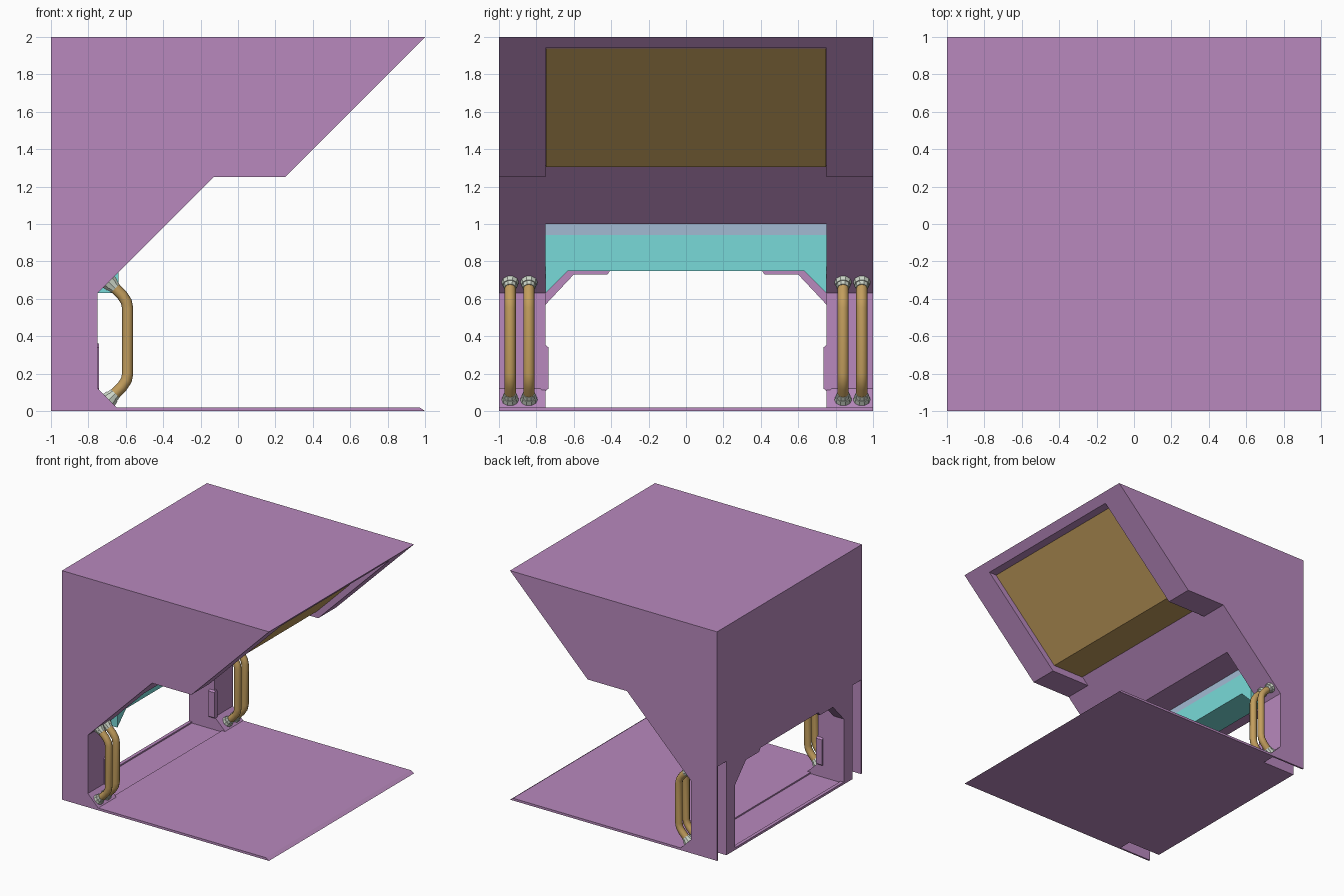
import bpy, bmesh, math
from mathutils import Vector, Matrix

if "Cube" in bpy.data.objects:
    bpy.data.objects.remove(bpy.data.objects["Cube"])


def material(name, rgb):
    m = bpy.data.materials.new(name)
    m.diffuse_color = (*rgb, 1)
    m.use_nodes = True
    m.node_tree.nodes["Principled BSDF"].inputs["Base Color"].default_value = m.diffuse_color
    return m


PURPLE = material("purple_panel", (0.48, 0.25, 0.51))
GOLD = material("gold", (0.54, 0.34, 0.11))
CYAN = material("cyan_glass", (0.19, 0.70, 0.69))
PALE = material("pale_glass", (0.36, 0.49, 0.65))
METAL = material("pale_metal", (0.60, 0.66, 0.57))


def prism(name, pts, lo, hi, mat, axis="y"):
    """Extrude an (x,z) profile along y, or a (y,z) profile along x."""
    place = (lambda p, t: (p[0], t, p[1])) if axis == "y" else (lambda p, t: (t, p[0], p[1]))
    bm = bmesh.new()
    a = [bm.verts.new(place(p, lo)) for p in pts]
    b = [bm.verts.new(place(p, hi)) for p in pts]
    bm.faces.new(a)
    bm.faces.new(b[::-1])
    for i in range(len(pts)):
        j = (i + 1) % len(pts)
        bm.faces.new((a[j], a[i], b[i], b[j]))
    bmesh.ops.recalc_face_normals(bm, faces=bm.faces)
    me = bpy.data.meshes.new(name)
    bm.to_mesh(me)
    bm.free()
    ob = bpy.data.objects.new(name, me)
    bpy.context.collection.objects.link(ob)
    me.materials.append(mat)
    return ob


def cut(ob, cutter):
    mod = ob.modifiers.new("cut", "BOOLEAN")
    mod.object, mod.operation, mod.solver = cutter, "DIFFERENCE", "EXACT"
    cutter.hide_render = True
    bpy.context.view_layer.objects.active = ob
    bpy.ops.object.modifier_apply(modifier=mod.name)
    bpy.data.objects.remove(cutter)


# Main housing: side silhouette, with the recesses cut out
body = prism("housing", [(-1, 0), (-1, 2), (1, 2), (.25, 1.25), (-.13, 1.25),
                         (-.75, .63), (-.75, .12), (-.63, 0)], -1, 1, PURPLE)
cut(body, prism("opening_cutter", [(-1.1, -.1), (0, -.1), (0, 1), (-.65, 1),
                                   (-.65, .76), (-1.1, .76)], -.75, .75, PURPLE))
cut(body, prism("screen_cutter", [(-.07, 1.31), (-.13, 1.25), (-.13, 1.1), (1.2, 1.1),
                                  (1.2, 1.94), (.86, 1.94), (.23, 1.31)], -.75, .75, PURPLE))
for s in (-1, 1):
    lo, hi = sorted((s * .87, s * .985))
    cut(body, prism("slot_cutter", [(-1.1, -.1), (-.57, -.1), (-.78, .11), (-.78, .82),
                                    (-1.1, .82)], lo, hi, PURPLE))

# Floor plate, back sill and sill bar
prism("floor_plate", [(-.68, 0), (1, 0), (.97, .02), (-.68, .02)], -1, 1, PURPLE)
prism("sill", [(-.98, 0), (-.68, 0), (-.68, .008), (-.98, .008)], -.75, .75, PURPLE)
prism("sill_bar", [(-1, 0), (-.97, 0), (-.97, .02), (-1, .02)], -.75, .75, PURPLE)

# Slanted screen and its underside
prism("screen", [(-.065, 1.306), (.236, 1.306), (.868, 1.938), (.85, 1.938), (.2, 1.4),
                 (.02, 1.4)], -.749, .749, GOLD)

# Window band with chamfered lower corners
prism("window", [(-.75, .63), (-.63, .75), (.63, .75), (.75, .63), (.75, .94),
                 (-.75, .94)], -.9, -.64, CYAN, "x")
prism("window_top_strip", [(-.75, .94), (.75, .94), (.75, 1), (-.75, 1)], -.66, -.64, PALE, "x")

for s in (-1, 1):
    side = "right" if s > 0 else "left"
    # Corner bracket of the back frame
    prism("corner_bracket_" + side, [(s * y, z) for y, z in
          ((.75, .57), (.6, .73), (.42, .73), (.40, .76), (.75, .76))], -1, -.9, PURPLE, "x")
    # Chamfered fin on the inner post corner
    prism("post_fin_" + side, [(s * y, z) for y, z in
          ((.735, .12), (.76, .10), (.78, .12), (.78, .34), (.76, .36), (.735, .34))],
          -.80, -.742, PURPLE, "x")


def ring(bm, centre, direction, radius, depth):
    rot = Vector((0, 0, 1)).rotation_difference(direction).to_matrix().to_4x4()
    bmesh.ops.create_cone(bm, cap_ends=True, segments=10, radius1=radius, radius2=radius * .9,
                          depth=depth, matrix=Matrix.Translation(centre) @ rot)


# Bent grab handles in pairs, with stepped end collars
path = [(-.70, .70), (-.62, .62), (-.597, .585), (-.59, .55),
        (-.59, .20), (-.597, .165), (-.62, .13), (-.70, .05)]
for n, y in enumerate((-.94, -.84, .84, .94)):
    cu = bpy.data.curves.new("handle", "CURVE")
    cu.dimensions = "3D"
    cu.bevel_depth, cu.bevel_resolution, cu.use_fill_caps = .03, 2, True
    sp = cu.splines.new("POLY")
    sp.points.add(len(path) - 1)
    for p, (x, z) in zip(sp.points, path):
        p.co = (x, y, z, 1)
    tmp = bpy.data.objects.new("tmp", cu)
    bpy.context.collection.objects.link(tmp)
    bpy.context.view_layer.update()
    me = bpy.data.meshes.new_from_object(tmp.evaluated_get(bpy.context.evaluated_depsgraph_get()))
    bpy.data.objects.remove(tmp)
    me.materials.clear()
    me.materials.append(GOLD)
    ob = bpy.data.objects.new(f"handle_{n + 1}", me)
    bpy.context.collection.objects.link(ob)

    bm = bmesh.new()
    for x, z, dz in ((-.69, .69, -1), (-.69, .06, 1)):
        d = Vector((1, 0, dz)).normalized()
        base = Vector((x, y, z))
        ring(bm, base + d * .012, d, .046, .026)
        ring(bm, base + d * .036, d, .037, .024)
    me = bpy.data.meshes.new("collars")
    bm.to_mesh(me)
    bm.free()
    me.materials.append(METAL)
    bpy.context.collection.objects.link(bpy.data.objects.new(f"handle_collars_{n + 1}", me))
    bpy.ops.object.select_all(action="DESELECT")
    ob.select_set(True)
    bpy.context.view_layer.objects.active = ob
    bpy.ops.object.shade_smooth_by_angle(angle=math.radians(50))
